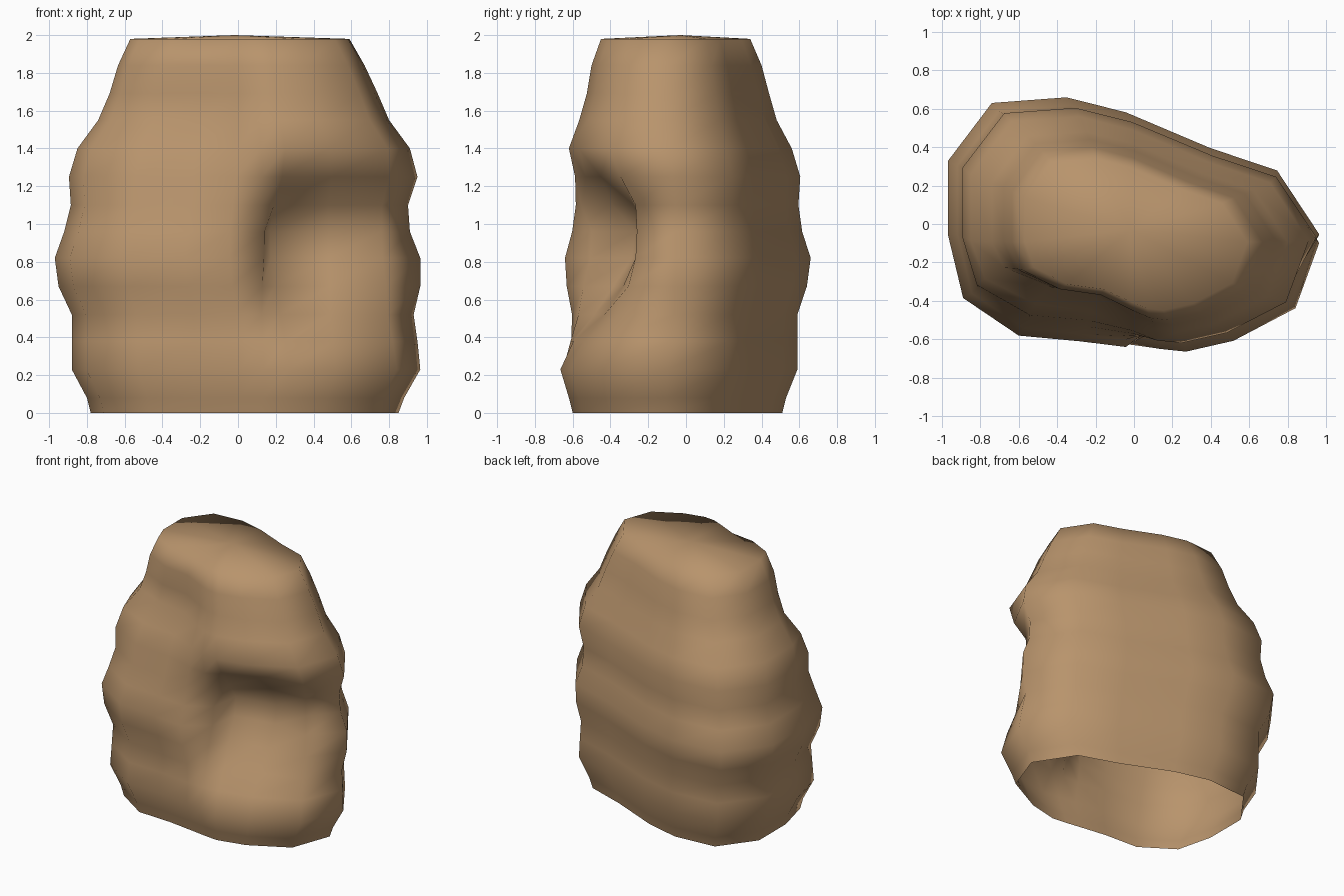
import bpy, bmesh, math

# Widest cross-section of the boulder, counter-clockwise from the right tip
OUTLINE = [(0.97, -0.06), (0.75, 0.28), (0.40, 0.40), (-0.04, 0.59), (-0.35, 0.67),
           (-0.74, 0.64), (-0.97, 0.33), (-0.97, -0.06), (-0.89, -0.40), (-0.60, -0.60),
           (-0.28, -0.61), (-0.04, -0.63), (0.10, -0.645), (0.24, -0.66), (0.50, -0.60),
           (0.84, -0.42)]

# Height, then left, right, front and back limits of each ring
RINGS = [(0.00, -0.78, 0.85, -0.60, 0.51), (0.08, -0.80, 0.88, -0.62, 0.53),
         (0.23, -0.88, 0.965, -0.665, 0.59), (0.38, -0.88, 0.95, -0.64, 0.59),
         (0.52, -0.88, 0.93, -0.60, 0.59), (0.67, -0.95, 0.965, -0.63, 0.64),
         (0.82, -0.97, 0.965, -0.64, 0.66), (0.96, -0.92, 0.91, -0.60, 0.615),
         (1.10, -0.885, 0.90, -0.59, 0.595), (1.25, -0.895, 0.95, -0.62, 0.605),
         (1.40, -0.85, 0.91, -0.62, 0.56), (1.55, -0.74, 0.80, -0.565, 0.48),
         (1.69, -0.68, 0.74, -0.525, 0.44), (1.84, -0.635, 0.67, -0.50, 0.40),
         (1.98, -0.57, 0.59, -0.45, 0.34)]

# Front-right hollow: deepest x and y by column, and how far it reaches up
HOLLOW = {12: (0.14, -0.50, 0.6), 13: (0.17, -0.27, 0.85), 14: (0.48, -0.22, 1.1),
          15: (0.76, -0.26, 1.25)}
HOLLOW_DEPTH = {3: 0.12, 4: 0.35, 5: 0.68, 6: 0.95, 7: 1.0, 8: 0.75, 9: 0.3}

# Dent in the upper front-left, by column and by ring
DENT = {8: 0.7, 9: 1.0, 10: 0.8, 11: 0.25}
DENT_DEPTH = {0: 0.02, 1: 0.02, 2: 0.02, 3: 0.02, 8: 0.04, 9: 0.09, 10: 0.15, 11: 0.19,
              12: 0.15, 13: 0.12, 14: 0.10}

# Gentle swell beside the hollow
SWELL = {10: 0.02, 11: 0.03, 12: 0.02}


def ring_point(r, c):
    z, x0, x1, y0, y1 = RINGS[r]
    u, v = OUTLINE[c]
    x = x0 + (u + 0.97) / 1.94 * (x1 - x0)
    y = y0 + (v + 0.66) / 1.33 * (y1 - y0)
    if 4 <= r <= 8:
        y -= SWELL.get(c, 0)
    if c in HOLLOW:
        hx, hy, reach = HOLLOW[c]
        k = HOLLOW_DEPTH.get(r, 0) * (reach if r >= 8 else 1)
        x += (hx - x) * k
        y += (hy - y) * k
    y += DENT.get(c, 0) * DENT_DEPTH.get(r, 0)
    return x, y, z


# Boulder shell: stacked rings, closed on top and open below
bm = bmesh.new()
n = len(OUTLINE)
rings = [[bm.verts.new(ring_point(r, c)) for c in range(n)] for r in range(len(RINGS))]
for low, high in zip(rings, rings[1:]):
    for c in range(n):
        d = (c + 1) % n
        bm.faces.new((low[c], low[d], high[d], high[c]))
crown = bm.verts.new((-0.02, -0.03, 2.0))
for c in range(n):
    bm.faces.new((rings[-1][c], rings[-1][(c + 1) % n], crown))
for f in bm.faces:
    f.smooth = True

mesh = bpy.data.meshes.new("boulder")
bm.to_mesh(mesh)
bm.free()
boulder = bpy.data.objects.new("boulder", mesh)
bpy.context.collection.objects.link(boulder)

# Sandy brown stone
stone = bpy.data.materials.new("sandy_brown")
stone.diffuse_color = (0.48, 0.295, 0.15, 1)
mesh.materials.append(stone)
